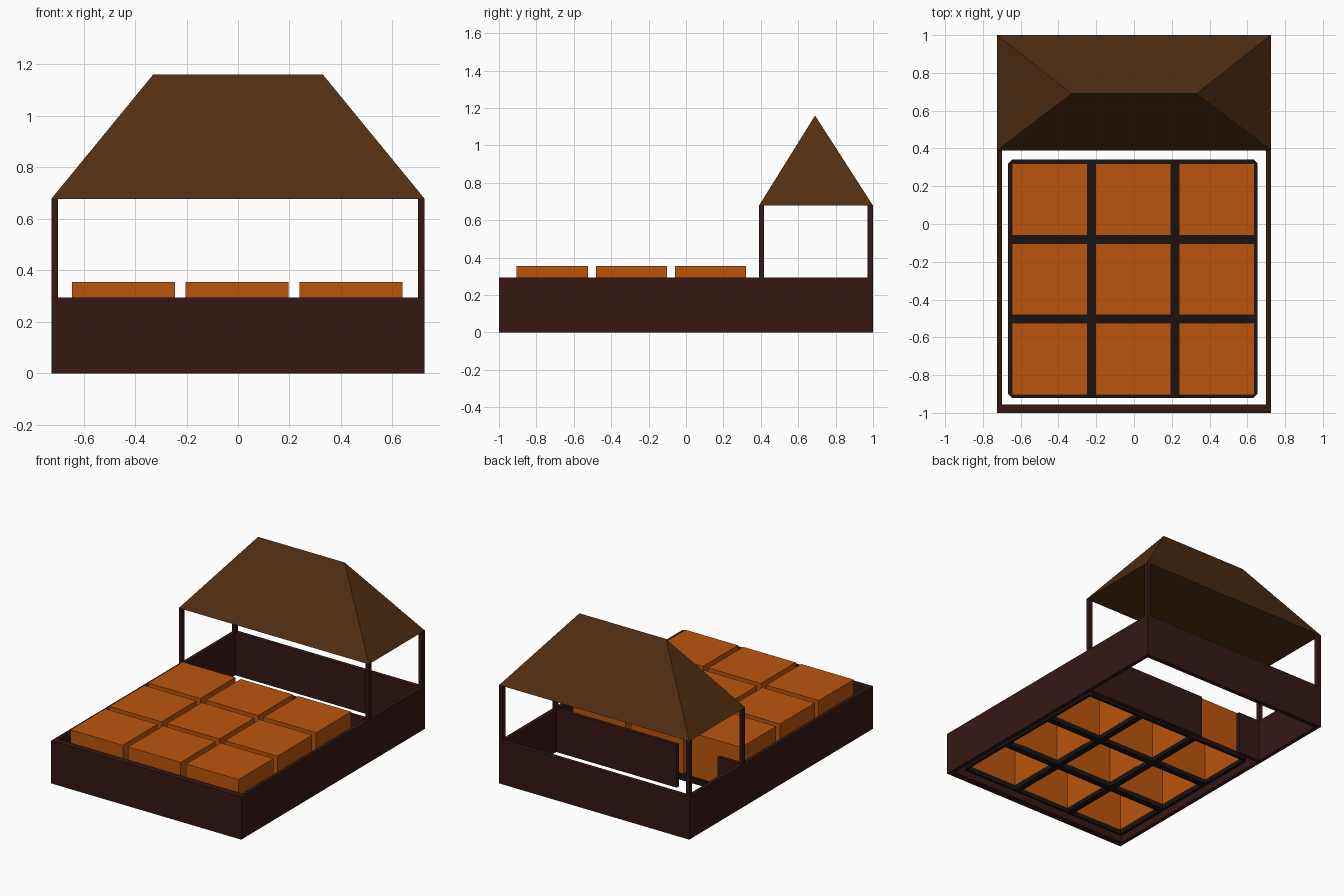
import bpy, bmesh

if "Cube" in bpy.data.objects:
    bpy.data.objects.remove(bpy.data.objects["Cube"])


def material(name, rgb):
    m = bpy.data.materials.new(name)
    m.diffuse_color = (*rgb, 1)
    m.use_nodes = True
    m.node_tree.nodes["Principled BSDF"].inputs["Base Color"].default_value = m.diffuse_color
    return m


WOOD = material("dark_wood", (0.035, 0.009, 0.007))
ROOF = material("brown_roof", (0.085, 0.028, 0.006))
ORANGE = material("orange", (0.5, 0.09, 0.004))
BLACK = material("black", (0.01, 0.007, 0.006))


def add_object(name, bm, mat):
    bmesh.ops.recalc_face_normals(bm, faces=bm.faces)
    mesh = bpy.data.meshes.new(name)
    bm.to_mesh(mesh)
    bm.free()
    mesh.materials.append(mat)
    ob = bpy.data.objects.new(name, mesh)
    bpy.context.collection.objects.link(ob)
    return ob


def cube(bm, x, y, z):
    """Add a box spanning the given (low, high) ranges."""
    verts = bmesh.ops.create_cube(bm, size=1)["verts"]
    for v in verts:
        v.co = [r[0] if c < 0 else r[1] for r, c in zip((x, y, z), v.co)]
    return verts


def box(name, x, y, z, mat):
    bm = bmesh.new()
    cube(bm, x, y, z)
    return add_object(name, bm, mat)


W, T, H, EAVE = 0.725, 0.026, 0.295, 0.68

# Outer walls of the base
box("front_wall", (-W, W), (-1, -0.955), (0, H), WOOD)
box("back_wall", (-W, W), (0.97, 1), (0, H), WOOD)
for side, x in (("left", (-W, -W + T)), ("right", (W - T, W))):
    box(side + "_wall", x, (-0.955, 0.97), (0, H), WOOD)
    # Roof posts
    box(side + "_front_post", x, (0.39, 0.418), (H, EAVE), WOOD)
    box(side + "_back_post", x, (0.97, 1), (H, EAVE), WOOD)

# Inner wall with a doorway
box("inner_wall_long", (-0.22, W - T), (0.39, 0.415), (0, H), WOOD)
box("inner_wall_short", (-W + T, -0.53), (0.39, 0.415), (0, H), WOOD)

# Hipped roof: top face of a box pinched into a ridge
bm = bmesh.new()
for v in cube(bm, (-W, W), (0.39, 1), (EAVE - 0.002, 1.16)):
    if v.co.z > 1:
        v.co.x = 0.33 if v.co.x > 0 else -0.33
        v.co.y = 0.69
bmesh.ops.remove_doubles(bm, verts=bm.verts, dist=1e-4)
add_object("hipped_roof", bm, ROOF)

# Nine planter boxes, open underneath
cells = [((-0.445 + 0.4415 * i - 0.2, -0.445 + 0.4415 * i + 0.2),
          (-0.715 + 0.4225 * j - 0.19, -0.715 + 0.4225 * j + 0.19))
         for i in range(3) for j in range(3)]
for n, (x, y) in enumerate(cells, 1):
    bm = bmesh.new()
    cube(bm, x, y, (0.05, 0.355))
    bottom = min(bm.faces, key=lambda f: f.calc_center_median().z)
    bmesh.ops.delete(bm, geom=[bottom], context="FACES")
    add_object(f"block_{n}", bm, ORANGE)

# Black support grid: a slab with clipped corners and nine openings
bm = bmesh.new()
cube(bm, (-0.667, 0.655), (-0.92, 0.342), (0.02, 0.055))
upright = [e for e in bm.edges if abs(e.verts[0].co.z - e.verts[1].co.z) > 0.01]
bmesh.ops.bevel(bm, geom=upright, offset=0.022, segments=1, affect="EDGES")
grid = add_object("support_grid", bm, BLACK)

bm = bmesh.new()
for x, y in cells:
    cube(bm, x, y, (-0.1, 0.2))
cutter = add_object("grid_cutter", bm, BLACK)
cutter.hide_render = True

mod = grid.modifiers.new("openings", "BOOLEAN")
mod.operation = "DIFFERENCE"
mod.solver = "EXACT"
mod.object = cutter
deps = bpy.context.evaluated_depsgraph_get()
cut_mesh = bpy.data.meshes.new_from_object(grid.evaluated_get(deps))
grid.modifiers.clear()
grid.data = cut_mesh
bpy.data.objects.remove(cutter)
